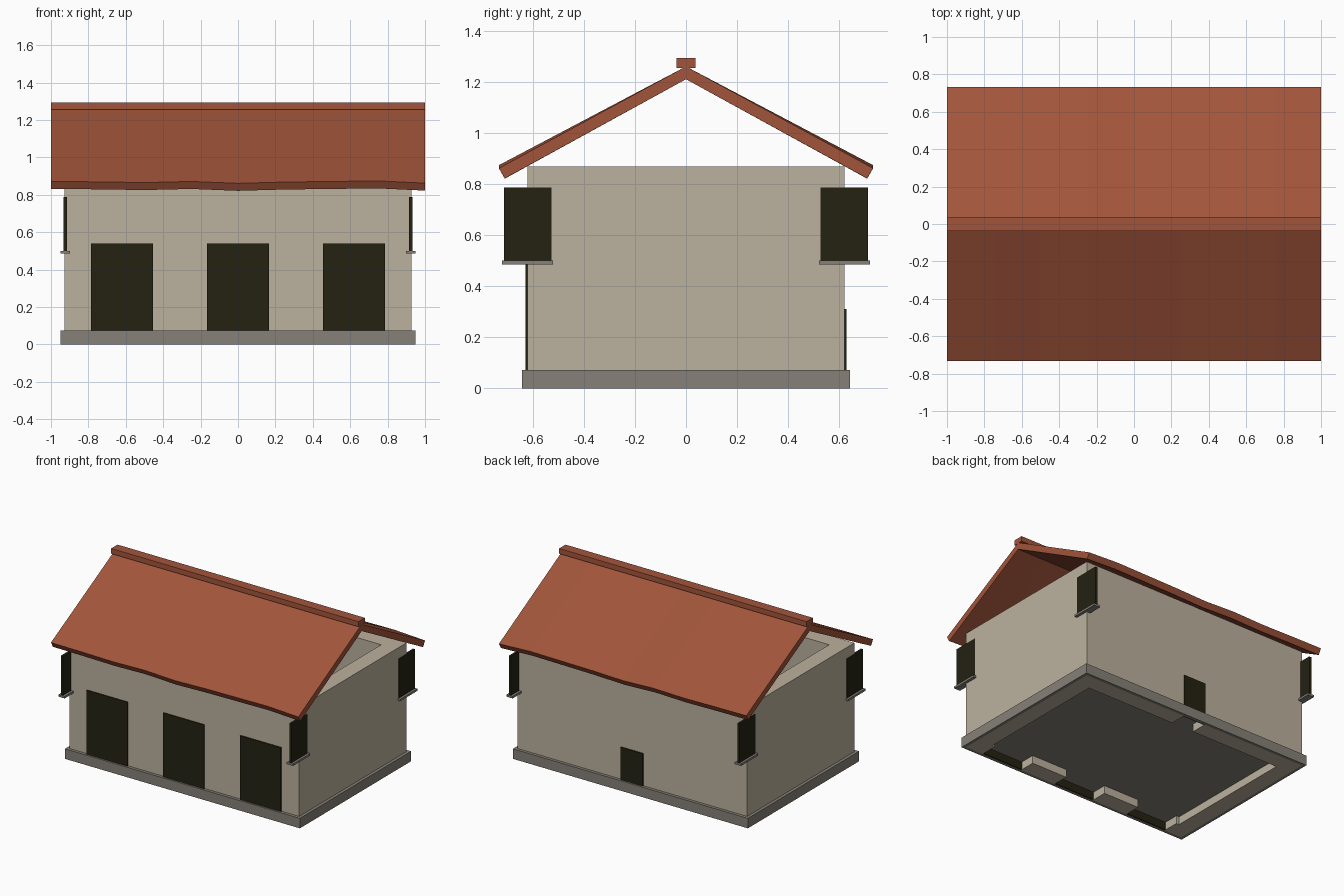
import bpy, bmesh
from mathutils import Vector

if "Cube" in bpy.data.objects:
    bpy.data.objects.remove(bpy.data.objects["Cube"], do_unlink=True)


def material(name, rgb):
    m = bpy.data.materials.new(name)
    m.use_nodes = True
    m.diffuse_color = (*rgb, 1)
    m.node_tree.nodes["Principled BSDF"].inputs["Base Color"].default_value = (*rgb, 1)
    return m


PLASTER = material("beige plaster", (0.50, 0.44, 0.34))
TILE = material("red roof tile", (0.36, 0.09, 0.043))
STONE = material("grey stone", (0.24, 0.22, 0.19))
DARK = material("dark opening", (0.018, 0.016, 0.006))


def finish(name, bm, mat):
    bmesh.ops.recalc_face_normals(bm, faces=bm.faces)
    mesh = bpy.data.meshes.new(name)
    bm.to_mesh(mesh)
    bm.free()
    mesh.materials.append(mat)
    obj = bpy.data.objects.new(name, mesh)
    bpy.context.collection.objects.link(obj)
    return obj


def box(name, xs, ys, zs, mat):
    """Box given by its extents on each axis."""
    bm = bmesh.new()
    bmesh.ops.create_cube(bm, size=1)
    lo, hi = (Vector(p) for p in zip(xs, ys, zs))
    for v in bm.verts:
        v.co = (lo + hi) / 2 + v.co * (hi - lo)
    return finish(name, bm, mat)


def carve(obj, cutters):
    """Subtract the cutters, bake the result and remove them."""
    for c in cutters:
        mod = obj.modifiers.new("cut", "BOOLEAN")
        mod.object = c
        mod.operation = "DIFFERENCE"
        mod.solver = "EXACT"
    graph = bpy.context.evaluated_depsgraph_get()
    mesh = bpy.data.meshes.new_from_object(obj.evaluated_get(graph))
    obj.modifiers.clear()
    obj.data = mesh
    for c in cutters:
        bpy.data.objects.remove(c, do_unlink=True)


WX, WY, TOP = 0.928, 0.62, 0.868      # wall half sizes and height
T = 0.12                              # wall thickness
PLINTH = 0.073

# Plinth: floor slab with a thin skirt around the wall feet
plinth = box("plinth", (-0.95, 0.95), (-0.642, 0.642), (0, PLINTH), STONE)
carve(plinth, [box("cutter", (-WX, WX), (-WY, WY), (-0.1, 0.058), STONE)])

# Doors: name, centre x, half width, side in y, top
doors = [("front_door_right", -0.62, 0.165, -1, 0.54),
         ("front_door_middle", 0, 0.165, -1, 0.54),
         ("front_door_left", 0.62, 0.165, -1, 0.54),
         ("back_door", 0, 0.09, 1, 0.31)]

# Hollow walls with doorways
walls = box("walls", (-WX, WX), (-WY, WY), (0, TOP), PLASTER)
cutters = [box("cutter", (T - WX, WX - T), (T - WY, WY - T), (-0.1, 1), PLASTER)]
for name, x, half, side, top in doors:
    ys = sorted((side * 0.45, side * 0.7))
    cutters.append(box("cutter", (x - half, x + half), ys, (-0.1, top), PLASTER))
carve(walls, cutters)

for name, x, half, side, top in doors:
    ys = sorted((side * 0.612, side * 0.629))
    box(name, (x - half, x + half), ys, (0.002, top), DARK)

# Corner shutters with sills
for sx, xname in ((-1, "right"), (1, "left")):
    for sy, yname in ((-1, "front"), (1, "back")):
        ys = sorted((sy * 0.527, sy * 0.713))
        box(f"shutter_{yname}_{xname}", sorted((sx * 0.915, sx * 0.932)), ys,
            (0.5, 0.787), DARK)
        box(f"sill_{yname}_{xname}", sorted((sx * 0.898, sx * 0.948)),
            (ys[0] - 0.007, ys[1] + 0.007), (0.485, 0.5), STONE)

# Gable roof with slightly uneven eaves
waves = [0, -0.002, -0.006, 0, -0.01, -0.003, 0, 0.003, -0.009]
bm = bmesh.new()
rings = []
for i, w in enumerate(waves):
    x = -1 + 2 * i / (len(waves) - 1)
    profile = [(-0.732, 0.871 + w), (0, 1.26), (0.732, 0.871 + w),
               (0.709, 0.831 + w), (0, 1.21), (-0.709, 0.831 + w)]
    rings.append([bm.verts.new((x, y, z)) for y, z in profile])
for a, b in zip(rings, rings[1:]):
    for k in range(6):
        n = (k + 1) % 6
        bm.faces.new((a[k], a[n], b[n], b[k]))
for r in (rings[0], rings[-1]):
    bm.faces.new((r[0], r[1], r[4], r[5]))
    bm.faces.new((r[1], r[2], r[3], r[4]))
finish("roof", bm, TILE)

box("ridge_cap", (-1, 1), (-0.037, 0.037), (1.255, 1.293), TILE)
